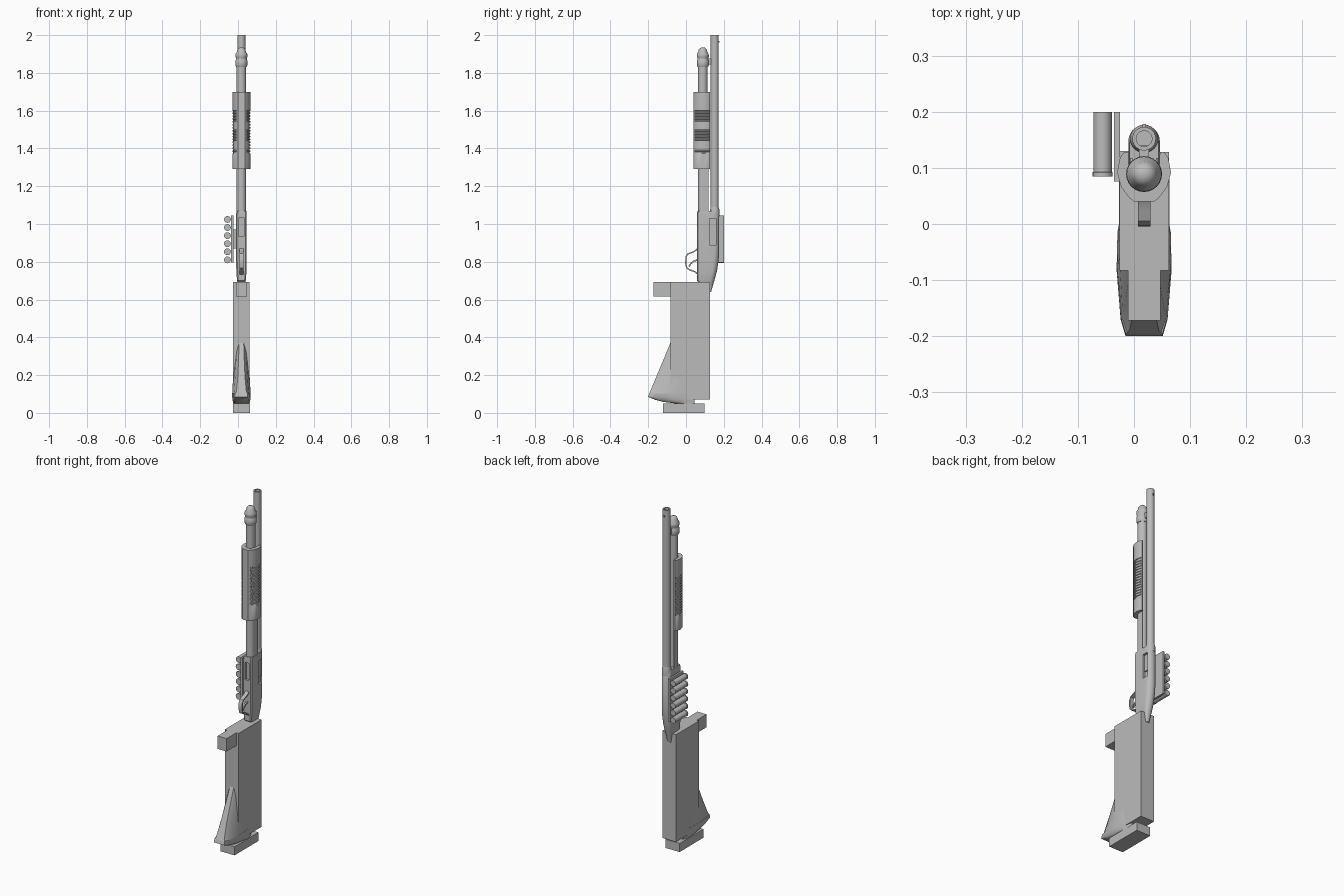
import bpy, bmesh, math
from mathutils import Vector

cube = bpy.data.objects.get("Cube")
if cube:
    bpy.data.objects.remove(cube)

CX = 0.018          # centre plane of the long parts
BARREL_Y, TUBE_Y = 0.152, 0.089

grey = bpy.data.materials.new("plain grey")
grey.use_nodes = True
grey.diffuse_color = (0.5, 0.5, 0.5, 1)
grey.node_tree.nodes["Principled BSDF"].inputs["Base Color"].default_value = (0.5, 0.5, 0.5, 1)


def finish(name, bm, smooth=True):
    bmesh.ops.recalc_face_normals(bm, faces=bm.faces)
    mesh = bpy.data.meshes.new(name)
    bm.to_mesh(mesh)
    bm.free()
    mesh.materials.append(grey)
    obj = bpy.data.objects.new(name, mesh)
    bpy.context.collection.objects.link(obj)
    bpy.ops.object.select_all(action="DESELECT")
    obj.select_set(True)
    bpy.context.view_layer.objects.active = obj
    if smooth:
        bpy.ops.object.shade_smooth_by_angle(angle=math.radians(35))
    return obj


def loft(name, rings, smooth=True):
    """Skin a row of equal-length closed rings and cap both ends."""
    bm = bmesh.new()
    loops = [[bm.verts.new(p) for p in ring] for ring in rings]
    for a, b in zip(loops, loops[1:]):
        for i in range(len(a)):
            j = (i + 1) % len(a)
            bm.faces.new((a[i], a[j], b[j], b[i]))
    bm.faces.new(loops[0])
    bm.faces.new(loops[-1])
    return finish(name, bm, smooth)


def mirrored(half, z):
    """Ring at height z from half-profile points (half width, y)."""
    right = [Vector((CX + w, y, z)) for w, y in half]
    left = [Vector((CX - w, y, z)) for w, y in reversed(half)]
    return right + left


def lathe(name, y, profile, n=24):
    """Turn (radius, z) points around a vertical axis."""
    turns = [math.tau * i / n for i in range(n)]
    return loft(name, [[Vector((CX + r * math.cos(t), y + r * math.sin(t), z)) for t in turns]
                       for r, z in profile])


def box(name, x, y, z):
    ring = [(x[0], y[0]), (x[1], y[0]), (x[1], y[1]), (x[0], y[1])]
    return loft(name, [[Vector((a, b, h)) for a, b in ring] for h in z], False)


def cut(target, cutter):
    mod = target.modifiers.new("cut", "BOOLEAN")
    mod.operation, mod.object, mod.solver = "DIFFERENCE", cutter, "EXACT"
    cutter.hide_render = True
    bpy.context.view_layer.objects.active = target
    bpy.ops.object.modifier_apply(modifier="cut")
    bpy.data.objects.remove(cutter)


def strap(name, path, width, thick):
    """Flat band of given x width following (y, z) points."""
    rings = []
    for i, p in enumerate(path):
        a, b = Vector(path[max(i - 1, 0)]), Vector(path[min(i + 1, len(path) - 1)])
        d = (b - a).normalized() * thick / 2
        n = Vector((-d.y, d.x))
        p = Vector(p)
        rings.append([Vector((CX + sx * width / 2, *(p + n * sn)))
                      for sx, sn in ((-1, -1), (1, -1), (1, 1), (-1, 1))])
    return loft(name, rings)


# Barrel with open bore, breech collar and bead sight
lathe("barrel", BARREL_Y, [(0.021, 1.05), (0.021, 2.0), (0.014, 2.0), (0.014, 1.8)])
lathe("barrel_collar", BARREL_Y, [(0.025, 1.04), (0.025, 1.075), (0.021, 1.09)])
box("bead_sight", (CX - 0.003, CX + 0.003), (0.17, 0.178), (1.96, 1.97))

# Lower tube, end cap and clamp
lathe("lower_tube", TUBE_Y, [(0.025, 1.05), (0.025, 1.85)])
lathe("tube_cap", TUBE_Y, [(0.027, 1.83), (0.032, 1.84), (0.032, 1.865), (0.029, 1.87), (0.029, 1.88),
                           (0.032, 1.885), (0.031, 1.9), (0.024, 1.912), (0.022, 1.922),
                           (0.014, 1.932), (0.004, 1.935)])
box("barrel_clamp", (CX - 0.009, CX + 0.009), (0.105, 0.14), (1.845, 1.875))
for side, x in (("left", CX + 0.023), ("right", CX - 0.023)):
    box(side + "_action_bar", (x - 0.002, x + 0.002), (0.09, 0.118), (1.05, 1.32))

# Sliding grip: open trough with grooved flanks
def grip_ring(z, flank):
    outer = [(0.018, 0.04), (0.026, 0.046), (0.041 * flank, 0.066), (0.048 * flank, 0.092),
             (0.043 * flank, 0.118), (0.036, 0.128)]
    inner = [(0.028, 0.128), (0.027, 0.09), (0.02, 0.072), (0.008, 0.064)]
    return mirrored(outer + inner, z)

rings = [grip_ring(1.29, 1), grip_ring(1.372, 1)]
ribs, pitch = 15, 0.0155
for i in range(ribs):
    z = 1.375 + i * pitch
    rings += [grip_ring(z + pitch * f, s) for f, s in ((0, 0.9), (0.4, 0.9), (0.5, 0.99), (0.9, 0.99))]
rings += [grip_ring(1.61, 1), grip_ring(1.70, 1)]
loft("sliding_grip", rings)

# Receiver: rounded back, flat front, tapering to a tang
def receiver_ring(z, y0, y1, w):
    half = [(w - 0.006, y0), (w, y0 + 0.006)]
    r = min(w, (y1 - y0) * 0.45)
    half += [(w * math.cos(t), y1 - r + r * math.sin(t)) for t in
             [math.radians(a) for a in range(0, 86, 14)]]
    return mirrored(half, z)

receiver = loft("receiver", [receiver_ring(*s) for s in (
    (0.64, 0.118, 0.133, 0.012), (0.69, 0.07, 0.147, 0.02), (0.70, 0.058, 0.15, 0.023),
    (0.75, 0.058, 0.164, 0.027), (0.80, 0.058, 0.172, 0.028), (0.85, 0.058, 0.176, 0.028),
    (1.055, 0.058, 0.176, 0.028), (1.07, 0.06, 0.168, 0.026))])
cut(receiver, box("port_cutter", (CX + 0.014, CX + 0.06), (0.125, 0.16), (0.89, 1.03)))
cut(receiver, box("loading_cutter", (CX - 0.013, CX + 0.013), (0.03, 0.07), (0.935, 1.035)))
box("bolt", (CX, CX + 0.021), (0.13, 0.156), (0.93, 1.025))

# Trigger and guard
strap("trigger_guard", [(0.062, 0.87), (0.045, 0.855), (0.025, 0.847), (0.008, 0.84), (0.0, 0.825),
                        (-0.001, 0.79), (0.004, 0.768), (0.02, 0.757), (0.045, 0.748), (0.062, 0.735)],
      0.022, 0.007)
strap("trigger", [(0.062, 0.81), (0.04, 0.803), (0.025, 0.79), (0.016, 0.775)], 0.009, 0.008)

# Side rack with six spare rounds
box("rack_plate", (-0.036, -0.025), (0.076, 0.2), (0.795, 1.045))
box("rack_mount", (-0.028, -0.005), (0.1, 0.13), (0.87, 0.97))
turns = [math.tau * i / 16 for i in range(16)]
for i in range(6):
    z = 0.81 + i * 0.0428
    loft(f"spare_round_{i + 1}", [[Vector((-0.056 + r * math.cos(t), y, z + r * math.sin(t))) for t in turns]
                                  for r, y in ((0.018, 0.085), (0.018, 0.092), (0.0165, 0.093), (0.0165, 0.2))])

# Block-shaped stock body, front lug and foot
box("stock_body", (CX - 0.044, CX + 0.044), (-0.083, 0.128), (0.07, 0.692))
box("front_lug", (CX - 0.029, CX + 0.029), (-0.172, -0.08), (0.617, 0.692))
box("stock_foot", (CX - 0.045, CX + 0.045), (-0.122, 0.097), (0.0, 0.05))

# Flared shoulder end with a darker-edged pad
def butt_ring(z, yf, f, w, yb=0.045):
    d = yb - yf
    return mirrored([(f, yf), (f + (w - f) * 0.55, yf + d * 0.12), (w, yf + d * 0.48),
                     (w * 0.97, yf + d * 0.75), (w * 0.75, yb)], z)

loft("shoulder_end", [butt_ring(*s) for s in (
    (0.37, -0.083, 0.012, 0.03), (0.28, -0.120, 0.015, 0.038), (0.19, -0.158, 0.019, 0.044),
    (0.115, -0.189, 0.026, 0.048), (0.105, -0.194, 0.03, 0.048))])
loft("shoulder_pad", [butt_ring(*s) for s in (
    (0.048, -0.04, 0.028, 0.042), (0.058, -0.12, 0.03, 0.045), (0.07, -0.165, 0.031, 0.047),
    (0.085, -0.2, 0.033, 0.049), (0.105, -0.194, 0.033, 0.049))])
